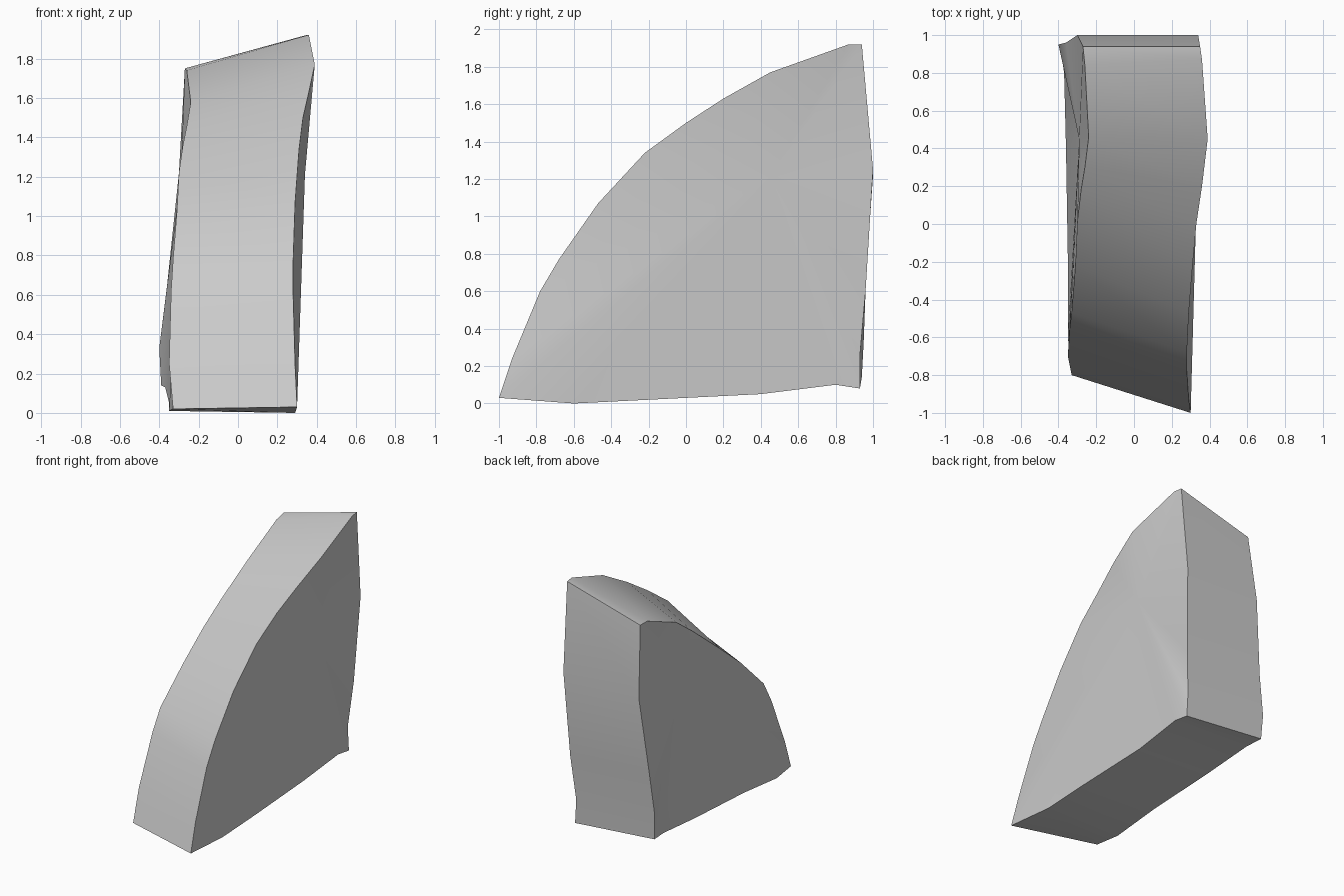
import bpy
import bmesh
import math

default_cube = bpy.data.objects.get("Cube")
if default_cube:
    bpy.data.objects.remove(default_cube, do_unlink=True)

# One plain stone grey
stone = bpy.data.materials.new("stone_grey")
stone.use_nodes = True
grey = (0.6, 0.6, 0.6, 1.0)
stone.diffuse_color = grey
shader = next(n for n in stone.node_tree.nodes if n.type == "BSDF_PRINCIPLED")
shader.inputs["Base Color"].default_value = grey
shader.inputs["Roughness"].default_value = 0.8

# Matching points of the left and right outlines, walked round the wedge
curved_front = [
    ((.30, -1, .03), (-.33, -.8, .02)),
    ((.29, -.93, .24), (-.35, -.7, .25)),
    ((.28, -.78, .6), (-.34, -.55, .62)),
    ((.28, -.68, .77), (-.33, -.47, .78)),
    ((.29, -.47, 1.07), (-.31, -.22, 1.03)),
    ((.31, -.22, 1.34), (-.3, .01, 1.22)),
    ((.33, 0, 1.5), (-.28, .18, 1.36)),
    ((.36, .2, 1.63), (-.26, .3, 1.46)),
    ((.39, .45, 1.77), (-.24, .46, 1.58)),
    ((.36, .87, 1.92), (-.26, .84, 1.74)),
]
back = [
    ((.35, .94, 1.92), (-.27, .94, 1.75)),
    ((.34, 1, 1.25), (-.3, 1, 1.22)),
    ((.31, .96, .6), (-.36, .96, .65)),
    ((.28, .93, .26), (-.4, .95, .33)),
]
underside = [
    ((.29, .93, .08), (-.39, .94, .14)),
    ((.29, .8, .1), (-.37, .8, .13)),
    ((.28, .4, .05), (-.36, .4, .09)),
    ((.29, -.2, .02), (-.35, -.2, .05)),
    ((.29, -.6, 0), (-.35, -.6, .01)),
]
left_hub, right_hub = (.34, .45, 1.21), (-.29, .45, 1.2)


def fan(bm, rim, hub):
    """Close one side with triangles that meet at a point inside it."""
    centre = bm.verts.new(hub)
    for a, b in zip(rim, rim[1:] + rim[:1]):
        bm.faces.new((a, b, centre))


def band(bm, left, right):
    """Join the two outlines with a strip of quads."""
    count = len(left)
    for i in range(count):
        j = (i + 1) % count
        bm.faces.new((left[i], left[j], right[j], right[i]))


# Wedge-shaped slab
bm = bmesh.new()
stations = curved_front + back + underside
left_rim = [bm.verts.new(pair[0]) for pair in stations]
right_rim = [bm.verts.new(pair[1]) for pair in stations]
band(bm, left_rim, right_rim)
fan(bm, left_rim, left_hub)
fan(bm, right_rim, right_hub)
bmesh.ops.recalc_face_normals(bm, faces=bm.faces)

mesh = bpy.data.meshes.new("stone_wedge")
bm.to_mesh(mesh)
bm.free()
mesh.materials.append(stone)
wedge = bpy.data.objects.new("stone_wedge", mesh)
bpy.context.collection.objects.link(wedge)

# Smooth curve with crisp rims
bpy.ops.object.select_all(action="DESELECT")
wedge.select_set(True)
bpy.context.view_layer.objects.active = wedge
bpy.ops.object.shade_smooth_by_angle(angle=math.radians(30))
